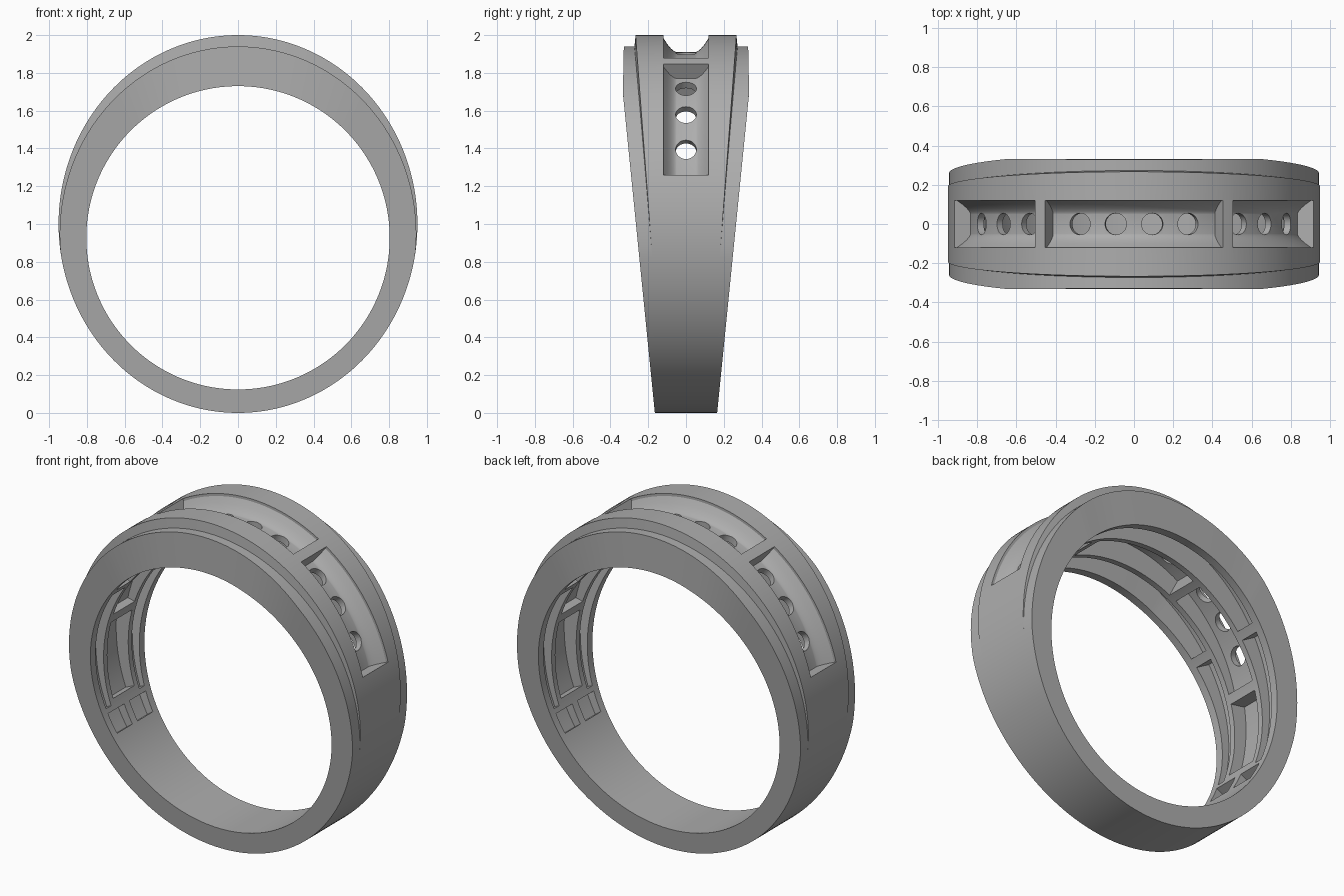
import bpy, bmesh, math
from mathutils import Matrix, Vector

if "Cube" in bpy.data.objects:
    bpy.data.objects.remove(bpy.data.objects["Cube"])

metal = bpy.data.materials.new("grey_metal")
metal.use_nodes = True
colour = (0.42, 0.42, 0.42, 1)
metal.diffuse_color = colour
metal.node_tree.nodes["Principled BSDF"].inputs["Base Color"].default_value = colour


def point(deg, s, y):
    """Point at an angle, a fraction s of the outer oval, and a depth y."""
    a = math.radians(deg)
    return Vector((0.95 * s * math.cos(a), y, 1 + s * math.sin(a)))


def half_width(z):
    return min(0.165 + 0.1 * z, 0.333 - 0.02 * max(0, z - 1.75))


def sweep(bm, sections, closed=False):
    """Skin a list of matching cross-sections."""
    rings = [[bm.verts.new(p) for p in sec] for sec in sections]
    n = len(rings[0])
    pairs = list(zip(rings, rings[1:]))
    if closed:
        pairs.append((rings[-1], rings[0]))
    else:
        bm.faces.new(rings[0])
        bm.faces.new(rings[-1][::-1])
    for r, q in pairs:
        for i in range(n):
            j = (i + 1) % n
            bm.faces.new((r[i], q[i], q[j], r[j]))


def make_object(name, bm):
    bmesh.ops.remove_doubles(bm, verts=bm.verts, dist=1e-5)
    bmesh.ops.recalc_face_normals(bm, faces=bm.faces)
    mesh = bpy.data.meshes.new(name)
    bm.to_mesh(mesh)
    bm.free()
    mesh.materials.append(metal)
    obj = bpy.data.objects.new(name, mesh)
    bpy.context.collection.objects.link(obj)
    return obj


def steps(lo, hi):
    n = max(2, round((hi - lo) / 2))
    return [lo + (hi - lo) * i / n for i in range(n + 1)]


def both_sides(spans):
    return spans + [(180 - hi, 180 - lo) for lo, hi in spans]


# Tapered band with a raised centre that fades out at the sides
def band_section(deg):
    a = math.radians(deg)
    step = 0.06 * max(0, (math.sin(a) + 0.15) / 1.15)
    out, low = point(deg, 1, 0), point(deg, 1 - step, 0)
    hole = Vector((0.803 * math.cos(a), 0, 0.927 + 0.803 * math.sin(a)))
    b = 0.117 + 0.075 * out.z
    half = [(hole, half_width(hole.z)), (low, half_width(low.z)),
            (low, b + 0.1 * step), (out, b)]
    pts = [p + Vector((0, y, 0)) for p, y in half]
    return pts + [Vector((p.x, -p.y, p.z)) for p in reversed(pts)]


bm = bmesh.new()
sweep(bm, [band_section(i * 2) for i in range(180)], closed=True)
ring = make_object("ring_band", bm)

# Outer channels with a coved floor
bm = bmesh.new()
cove = [(0.12, 1.06), (0.12, 0.985)]
cove += [(0.12 - 0.07 * math.sin(t), 0.91 + 0.075 * (1 - math.sin(t)) ** 1.6)
         for t in (0.3, 0.6, 0.9, 1.2, 1.57)]
cove += [(-y, s) for y, s in reversed(cove)]
for lo, hi in both_sides([(15, 57.8)]) + [(61.5, 118.5)]:
    sweep(bm, [[point(d, s, y) for y, s in cove] for d in steps(lo, hi)])
channels = make_object("channel_cutter", bm)

# Inner central pockets, separated by cross bars
bm = bmesh.new()
for lo, hi, s in [(-22, 9, 0.93), (13, 57.5, 0.87), (61.5, 118.5, 0.87),
                  (122.5, 167, 0.87), (171, 202, 0.93)]:
    sweep(bm, [[point(d, 0.6, -0.1), point(d, s, -0.1), point(d, s, 0.1), point(d, 0.6, 0.1)]
               for d in steps(lo, hi)])
pockets = make_object("pocket_cutter", bm)

# Inner side grooves, with wider cells at their lower ends
bm = bmesh.new()
spans = [(lo, hi, 0.135, 0.9) for lo, hi in both_sides([(-24, 29)]) + [(33, 147)]]
spans += [(lo, hi, 0.025, 0.92) for lo, hi in both_sides([(-34, -26)])]
for lo, hi, y0, s in spans:
    for side in (-1, 1):
        secs = []
        for d in steps(lo, hi):
            y1 = half_width(point(d, 0.8, 0).z) - 0.05
            secs.append([point(d, 0.6, side * y0), point(d, s, side * y0),
                         point(d, s, side * y1), point(d, 0.6, side * y1)])
        sweep(bm, secs)
grooves = make_object("groove_cutter", bm)

# Round holes drilled through the channel floors
bm = bmesh.new()
right = [25.7, 39.5, 52, 71.4, 83.8]
for deg in right + [180 - d for d in right]:
    centre = point(deg, 0.85, 0)
    direction = centre - Vector((0, 0, 1))
    turn = direction.to_track_quat('Z', 'Y').to_matrix().to_4x4()
    bmesh.ops.create_cone(bm, cap_ends=True, segments=32, radius1=0.055, radius2=0.055,
                          depth=0.3, matrix=Matrix.Translation(centre) @ turn)
holes = make_object("hole_cutter", bm)

# Cut everything, then drop the cutters
cutters = [channels, pockets, grooves, holes]
for cutter in cutters:
    mod = ring.modifiers.new(cutter.name, 'BOOLEAN')
    mod.operation = 'DIFFERENCE'
    mod.solver = 'EXACT'
    mod.object = cutter
    cutter.hide_render = True
bpy.context.view_layer.update()
graph = bpy.context.evaluated_depsgraph_get()
result = bpy.data.meshes.new_from_object(ring.evaluated_get(graph))
ring.modifiers.clear()
ring.data = result
for cutter in cutters:
    bpy.data.objects.remove(cutter)

bpy.ops.object.select_all(action='DESELECT')
ring.select_set(True)
bpy.context.view_layer.objects.active = ring
bpy.ops.object.shade_smooth_by_angle(angle=math.radians(30))
